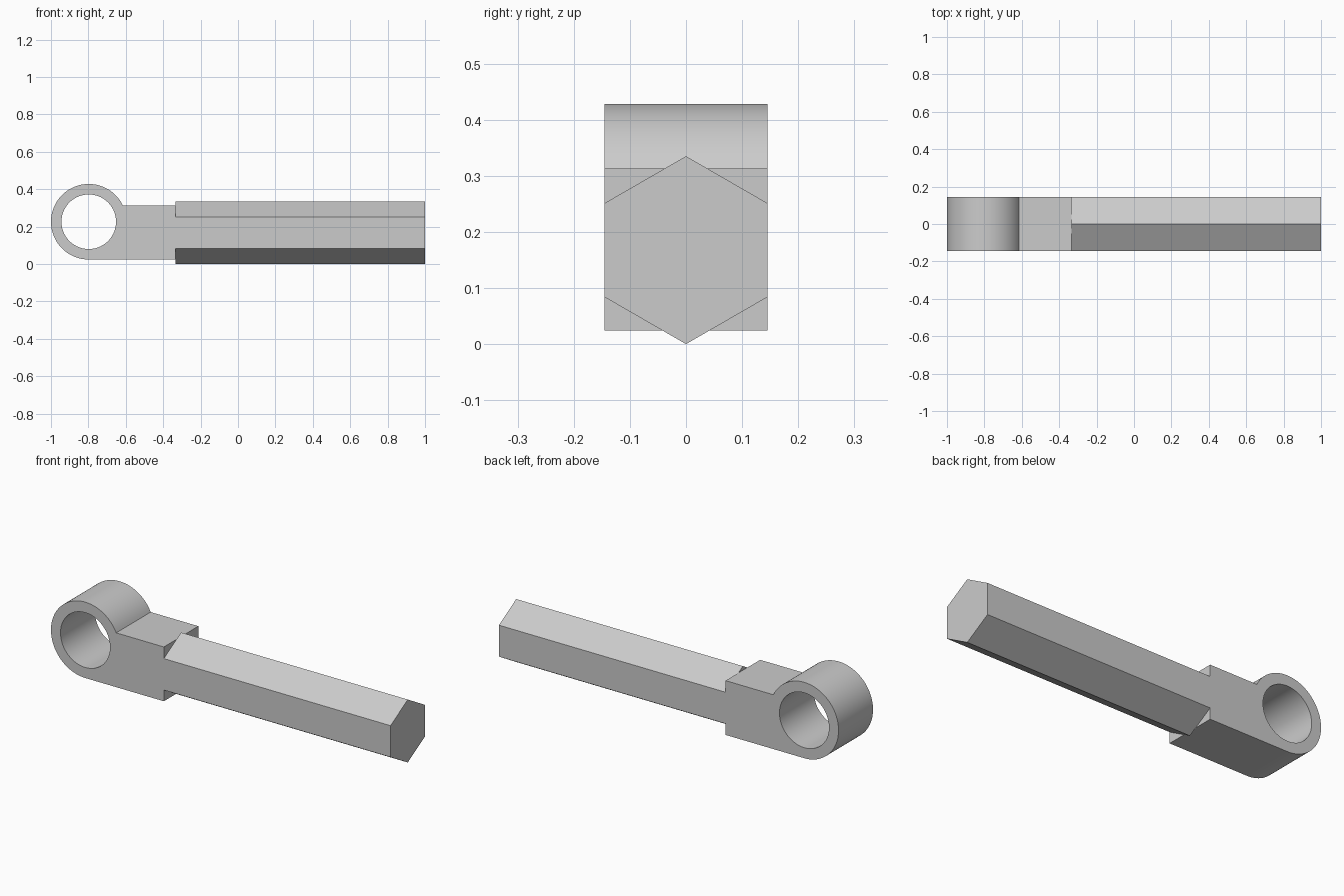
import bpy, bmesh
from math import cos, sin, asin, pi, radians
from mathutils import Vector

cube = bpy.data.objects.get("Cube")
if cube:
    bpy.data.objects.remove(cube, do_unlink=True)

HALF_WIDTH = 0.145
EYE_X, EYE_Z = -0.798, 0.226
EYE_R, HOLE_R = 0.202, 0.146
SHOULDER_X, SHANK_END = -0.335, 1.0
BLOCK_TOP = 0.313
HEX_R = HALF_WIDTH / cos(pi / 6)

steel = bpy.data.materials.new("plain grey steel")
steel.use_nodes = True
GREY = (0.6, 0.6, 0.6, 1)
steel.diffuse_color = GREY
steel.node_tree.nodes["Principled BSDF"].inputs["Base Color"].default_value = GREY


def arc(radius, start, end, steps):
    """Points on an arc about the eye centre, on the front plane."""
    angles = [start + (end - start) * i / steps for i in range(steps + 1)]
    return [(EYE_X + radius * cos(a), -HALF_WIDTH, EYE_Z + radius * sin(a)) for a in angles]


def extruded(name, loops, offset):
    """Fill the closed outlines (later ones are holes) and extrude them."""
    bm = bmesh.new()
    edges = []
    for loop in loops:
        verts = [bm.verts.new(p) for p in loop]
        edges += [bm.edges.new((v, verts[i - 1])) for i, v in enumerate(verts)]
    if len(loops) == 1:
        bm.faces.new(verts)
    else:
        bmesh.ops.triangle_fill(bm, use_beauty=True, edges=edges)
    result = bmesh.ops.extrude_face_region(bm, geom=bm.faces[:], use_keep_orig=True)
    moved = [g for g in result["geom"] if isinstance(g, bmesh.types.BMVert)]
    bmesh.ops.translate(bm, verts=moved, vec=Vector(offset))
    bmesh.ops.recalc_face_normals(bm, faces=bm.faces[:])
    mesh = bpy.data.meshes.new(name)
    bm.to_mesh(mesh)
    bm.free()
    mesh.materials.append(steel)
    obj = bpy.data.objects.new(name, mesh)
    bpy.context.collection.objects.link(obj)
    return obj


# Eye with its flat shoulder block, pierced by a round hole
junction = asin((BLOCK_TOP - EYE_Z) / EYE_R)
outline = arc(EYE_R, junction, 1.5 * pi, 60)
outline += [(SHOULDER_X, -HALF_WIDTH, EYE_Z - EYE_R), (SHOULDER_X, -HALF_WIDTH, BLOCK_TOP)]
hole = arc(HOLE_R, 0, 2 * pi, 72)[:-1]
eye = extruded("eye_and_shoulder", [outline, hole], (0, 2 * HALF_WIDTH, 0))

# Hexagonal shank, points up and down
hexagon = [(SHOULDER_X, HEX_R * sin(i * pi / 3), HEX_R + HEX_R * cos(i * pi / 3)) for i in range(6)]
extruded("hex_shank", [hexagon], (SHANK_END - SHOULDER_X, 0, 0))

# Smooth the round surfaces only
bpy.ops.object.select_all(action="DESELECT")
eye.select_set(True)
bpy.context.view_layer.objects.active = eye
bpy.ops.object.shade_smooth_by_angle(angle=radians(20))
